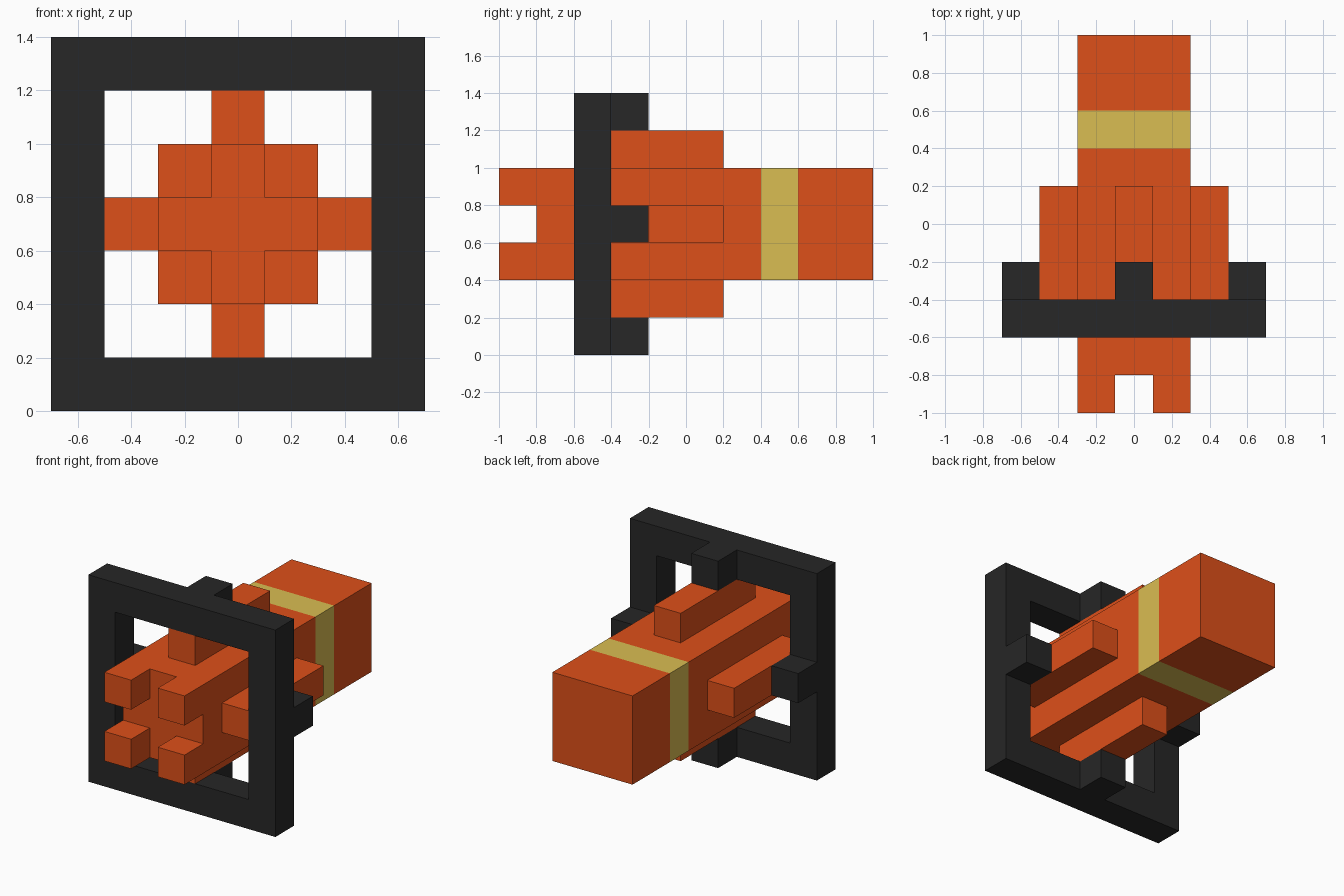
import bpy, bmesh, math
from mathutils import Matrix, Vector

cube = bpy.data.objects.get("Cube")
if cube:
    bpy.data.objects.remove(cube, do_unlink=True)

MID = 0.7  # height of the long axis


def material(name, rgb):
    m = bpy.data.materials.new(name)
    m.use_nodes = True
    m.diffuse_color = (*rgb, 1)
    bsdf = next(n for n in m.node_tree.nodes if n.type == 'BSDF_PRINCIPLED')
    bsdf.inputs["Base Color"].default_value = (*rgb, 1)
    return m


orange = material("orange", (0.73, 0.08, 0.010))
brass = material("brass yellow", (0.70, 0.51, 0.084))
charcoal = material("charcoal", (0.020, 0.020, 0.020))


def finish(name, bm, *mats):
    bmesh.ops.recalc_face_normals(bm, faces=bm.faces)
    me = bpy.data.meshes.new(name)
    bm.to_mesh(me)
    bm.free()
    for m in mats:
        me.materials.append(m)
    ob = bpy.data.objects.new(name, me)
    ob.location.z = MID
    bpy.context.collection.objects.link(ob)
    return ob


def box(bm, lo, hi):
    lo, hi = Vector(lo), Vector(hi)
    mat = Matrix.Translation((lo + hi) / 2) @ Matrix.Diagonal((*(hi - lo), 1))
    return bmesh.ops.create_cube(bm, size=1, matrix=mat)["verts"]


def cut(bm, co, no):
    bmesh.ops.bisect_plane(bm, geom=bm.verts[:] + bm.edges[:] + bm.faces[:],
                           plane_co=co, plane_no=no)


def cut_grid(bm, d):
    """Cut at x = +-d and z = +-d."""
    for s in (-d, d):
        cut(bm, (s, 0, 0), (1, 0, 0))
        cut(bm, (0, 0, s), (0, 0, 1))


# Square body with a flush coloured band
bm = bmesh.new()
box(bm, (-0.3, -0.8, -0.3), (0.3, 1, 0.3))
for y in (0.4, 0.6):
    cut(bm, (0, y, 0), (0, 1, 0))
cut_grid(bm, 0.1)
for f in bm.faces:
    f.material_index = int(0.4 < f.calc_center_median().y < 0.6)

# Four prongs pulled out of the corners of the front end
corners = []
for f in bm.faces:
    c = f.calc_center_median()
    if c.y < -0.79 and abs(c.x) > 0.1 and abs(c.z) > 0.1:
        corners.append(f)
for f in bmesh.ops.extrude_discrete_faces(bm, faces=corners)["faces"]:
    bmesh.ops.translate(bm, vec=(0, -0.2, 0), verts=f.verts)
finish("body", bm, orange, brass)

# Square frame: a slab with its middle opened and the opening walled
bm = bmesh.new()
box(bm, (-0.7, -0.6, -0.7), (0.7, -0.4, 0.7))
cut_grid(bm, 0.5)
middle = []
for f in bm.faces:
    c = f.calc_center_median()
    if abs(c.x) < 0.1 and abs(c.z) < 0.1:
        middle.append(f)
bmesh.ops.delete(bm, geom=middle, context='FACES')
bmesh.ops.bridge_loops(bm, edges=[e for e in bm.edges if e.is_boundary])
finish("frame", bm, charcoal)

# A rib and a frame tab on each of the four sides
for i, side in enumerate(("top", "right", "bottom", "left")):
    turn = Matrix.Rotation(-math.pi / 2 * i, 3, 'Y')
    for part, lo, hi, mat in (
            ("rib", (-0.1, -0.6, 0.3), (0.1, 0.2, 0.5), orange),
            ("frame_tab", (-0.1, -0.4, 0.5), (0.1, -0.2, 0.7), charcoal)):
        bm = bmesh.new()
        bmesh.ops.rotate(bm, matrix=turn, verts=box(bm, lo, hi))
        finish(f"{side}_{part}", bm, mat)
